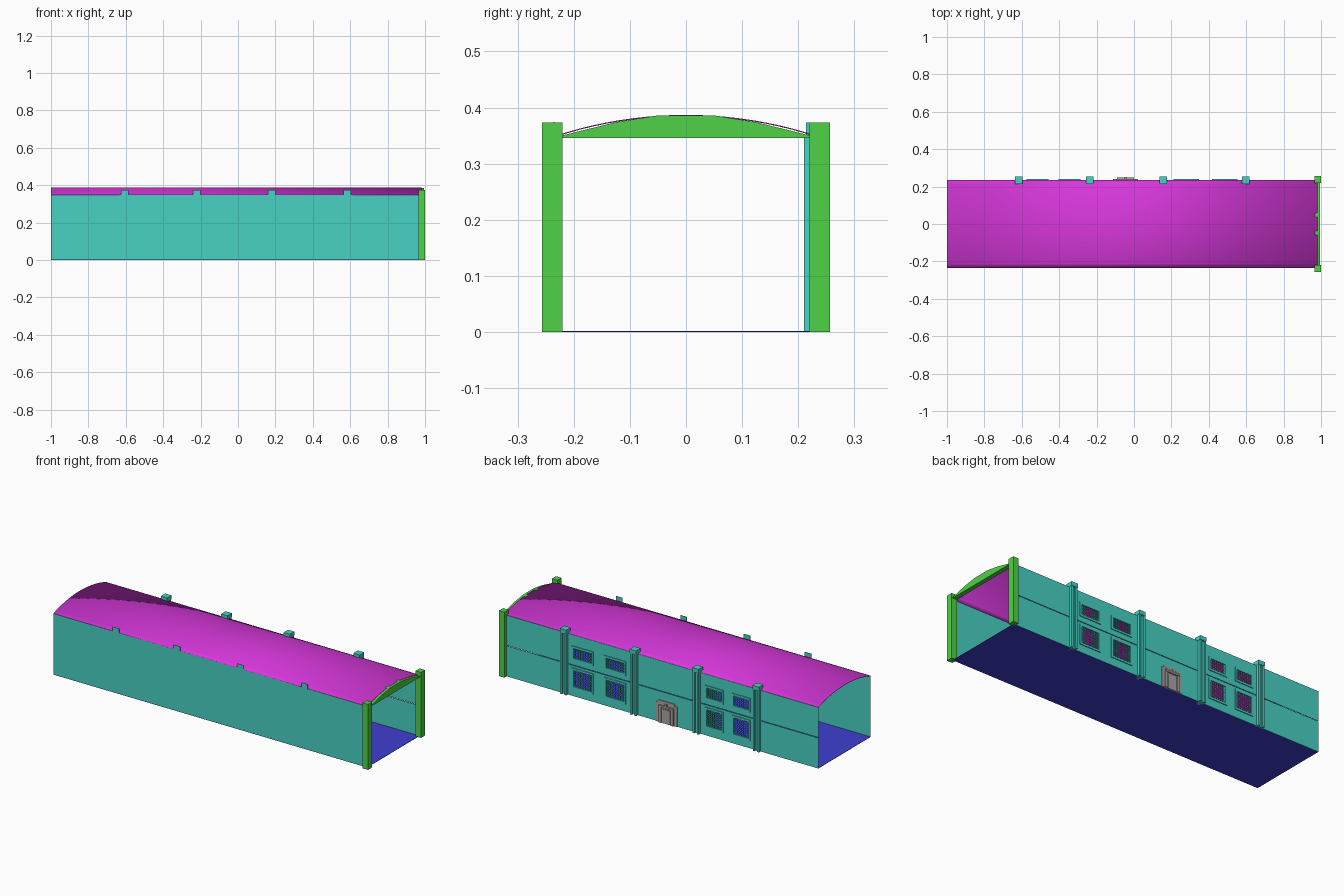
import bpy, bmesh, math

cube = bpy.data.objects.get("Cube")
if cube:
    bpy.data.objects.remove(cube, do_unlink=True)


def material(name, rgb):
    m = bpy.data.materials.new(name)
    m.use_nodes = True
    lin = [((c / 255 + 0.055) / 1.055) ** 2.4 for c in rgb] + [1]
    m.diffuse_color = lin
    m.node_tree.nodes["Principled BSDF"].inputs["Base Color"].default_value = lin
    return m


teal = material("teal", (72, 209, 195))
green = material("green", (80, 210, 70))
magenta = material("magenta", (218, 56, 222))
blue = material("blue", (62, 62, 208))
grey = material("grey", (172, 165, 165))


def add_object(name, bm, mat):
    bmesh.ops.recalc_face_normals(bm, faces=bm.faces)
    mesh = bpy.data.meshes.new(name)
    bm.to_mesh(mesh)
    bm.free()
    mesh.materials.append(mat)
    ob = bpy.data.objects.new(name, mesh)
    bpy.context.collection.objects.link(ob)
    return ob


def boxes(name, mat, spans):
    """One object from several boxes, each given as x, y and z ranges."""
    bm = bmesh.new()
    for xr, yr, zr in spans:
        verts = bmesh.ops.create_cube(bm, size=1)["verts"]
        for v in verts:
            for i, (lo, hi) in enumerate((xr, yr, zr)):
                v.co[i] = lo if v.co[i] < 0 else hi
    return add_object(name, bm, mat)


def around(c, w):
    return (c - w / 2, c + w / 2)


END = 0.98       # far end of walls
HALF = 0.235     # half depth
EAVE = 0.348
RISE = 0.038

# Floor and plain front wall
boxes("floor", blue, [((-1, END), (-HALF, HALF), (0, 0.002))])
boxes("front_wall", teal, [((-1, END), (-HALF, -HALF + 0.002), (0.002, EAVE))])
boxes("front_wall_tabs", teal,
      [(around(x, 0.04), (-HALF - 0.001, -HALF + 0.001), (0.345, 0.374))
       for x in (-0.605, -0.22, 0.18, 0.585)])

# Back wall: grid of panels with window openings and a narrow seam
columns = [(0.485, 0.125), (0.28, 0.125), (-0.345, 0.105), (-0.515, 0.105)]
rows = [(0.05, 0.155), (0.212, 0.28)]
openings = [(around(x, w), zr) for x, w in columns for zr in rows]
seam = ((-1, END), (0.174, 0.177))
holes = openings + [seam]
xs = sorted({-1, END} | {v for h in holes for v in h[0]})
zs = sorted({0, EAVE} | {v for h in holes for v in h[1]})
bm = bmesh.new()
for x0, x1 in zip(xs, xs[1:]):
    for z0, z1 in zip(zs, zs[1:]):
        cx, cz = (x0 + x1) / 2, (z0 + z1) / 2
        if any(h[0][0] < cx < h[0][1] and h[1][0] < cz < h[1][1] for h in holes):
            continue
        bm.faces.new([bm.verts.new((x, HALF, z))
                      for x, z in ((x1, z0), (x0, z0), (x0, z1), (x1, z1))])
bmesh.ops.remove_doubles(bm, verts=bm.verts, dist=1e-5)
wall = add_object("back_wall", bm, teal)
solid = wall.modifiers.new("thickness", "SOLIDIFY")
solid.thickness = 0.003
solid.offset = 0

# Windows: raised frame and fine lattice
for n, ((x0, x1), (z0, z1)) in enumerate(openings, 1):
    t = 0.006
    yr = (HALF - 0.003, HALF + 0.006)
    boxes(f"window_frame_{n}", teal,
          [((x0 - t, x0 + t), yr, (z0 - t, z1 + t)),
           ((x1 - t, x1 + t), yr, (z0 - t, z1 + t)),
           ((x0 + t, x1 - t), yr, (z0 - t, z0 + t)),
           ((x0 + t, x1 - t), yr, (z1 - t, z1 + t))])
    ya, yb = around(HALF, 0.003), around(HALF, 0.002)
    nx = 8
    nz = round((z1 - z0) / (x1 - x0) * nx)
    boxes(f"window_lattice_{n}", teal,
          [(around(x0 + (x1 - x0) * i / nx, 0.003), ya, (z0, z1)) for i in range(1, nx)] +
          [((x0, x1), yb, around(z0 + (z1 - z0) * i / nz, 0.003)) for i in range(1, nz)])

# Back pilasters: paired strips, inner web and square cap
for n, x in enumerate((-0.617, -0.237, 0.157, 0.598), 1):
    boxes(f"pilaster_{n}", teal,
          [(around(x, 0.018), (0.21, 0.241), (0, 0.352)),
           (around(x - 0.0135, 0.011), (0.225, 0.252), (0, 0.352)),
           (around(x + 0.0135, 0.011), (0.225, 0.252), (0, 0.352)),
           (around(x, 0.04), (0.214, 0.254), (0.35, 0.373))])

# Stepped doorway
d = -0.045
boxes("door_surround", grey,
      [(around(d, 0.132), (0.233, 0.24), (0, 0.112)),
       (around(d, 0.105), (0.233, 0.241), (0.112, 0.125)),
       (around(d - 0.038, 0.016), (0.238, 0.247), (0, 0.09)),
       (around(d + 0.038, 0.016), (0.238, 0.247), (0, 0.09)),
       (around(d, 0.092), (0.238, 0.249), (0.09, 0.1))])
boxes("door_leaf", grey, [(around(d, 0.05), (0.238, 0.243), (0, 0.08))])
boxes("door_lamp", grey, [(around(d, 0.012), (0.238, 0.25), (0.1, 0.112))])


# Shallow barrel roof
def arc(half, n):
    """Points of a shallow circular arc from -half to half."""
    radius = (half ** 2 + RISE ** 2) / (2 * RISE)
    a = math.asin(half / radius)
    return [(radius * math.sin(t), EAVE + RISE - radius * (1 - math.cos(t)))
            for t in (a * (2 * i / n - 1) for i in range(n + 1))]


bm = bmesh.new()
rings = [[bm.verts.new((x, y, z)) for y, z in arc(HALF, 20)] for x in (-1, END)]
for i in range(20):
    bm.faces.new((rings[0][i], rings[1][i], rings[1][i + 1], rings[0][i + 1]))
roof = add_object("roof", bm, magenta)
for p in roof.data.polygons:
    p.use_smooth = True
solid = roof.modifiers.new("thickness", "SOLIDIFY")
solid.thickness = 0.002
solid.offset = 0

# Gateway: curved header between two posts
bm = bmesh.new()
half = [(0.05, 0.386), (0.125, 0.374), (0.222, 0.35), (0.222, 0.346)]
profile = half + [(-y, z) for y, z in reversed(half)]
face = bm.faces.new([bm.verts.new((0.968, y, z)) for y, z in profile])
ext = bmesh.ops.extrude_face_region(bm, geom=[face])["geom"]
bmesh.ops.translate(bm, vec=(0.026, 0, 0),
                    verts=[v for v in ext if isinstance(v, bmesh.types.BMVert)])
add_object("gate_header", bm, green)
for name, yr in (("front_gate_post", (-0.257, -0.22)), ("back_gate_post", (0.22, 0.257))):
    boxes(name, green, [((0.965, 1), yr, (0, 0.373))])
